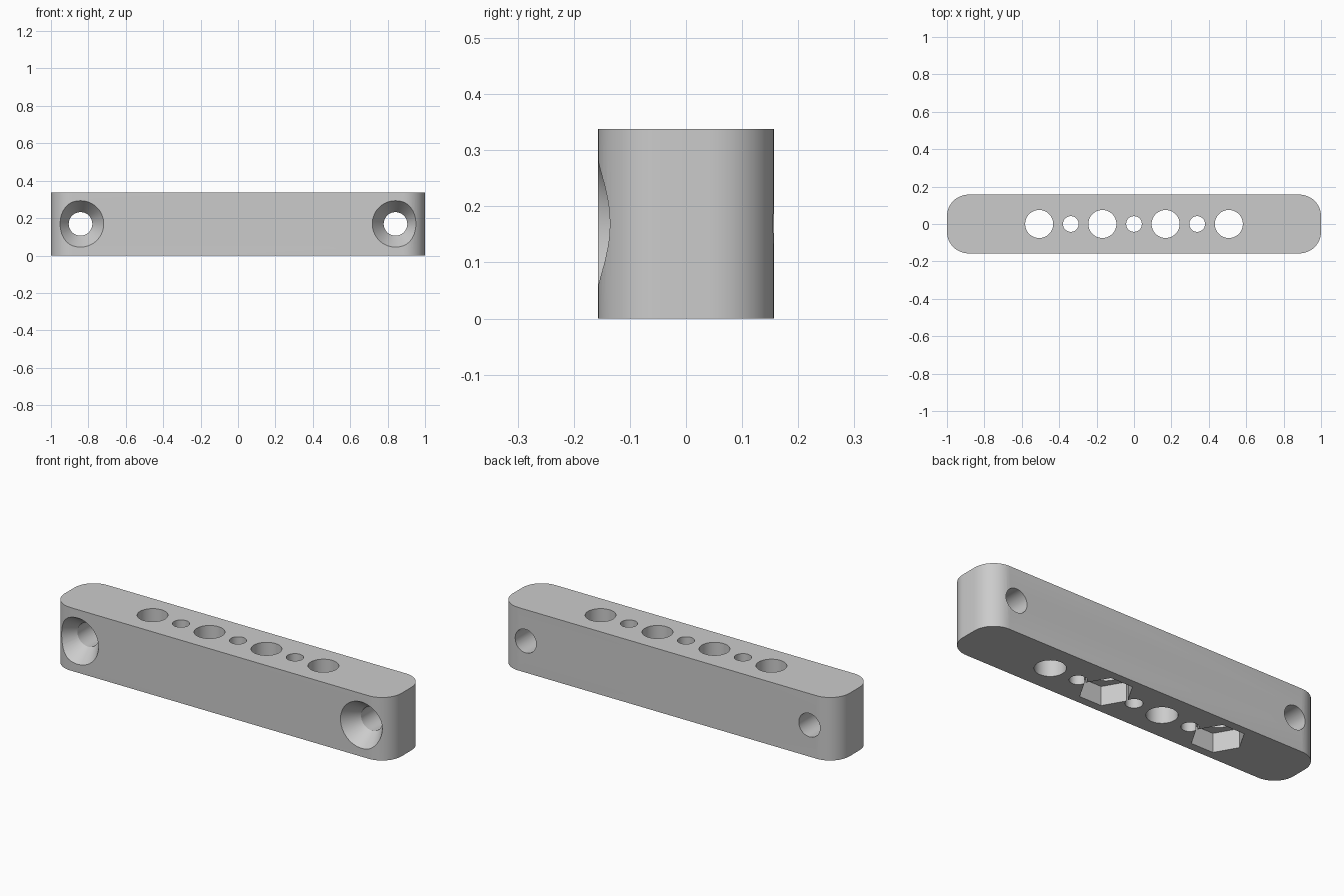
import bpy
import bmesh
import math
from mathutils import Matrix

LENGTH, DEPTH, HEIGHT, CORNER = 2.0, 0.314, 0.338, 0.115
PITCH = 0.169

default = bpy.data.objects.get("Cube")
if default:
    bpy.data.objects.remove(default, do_unlink=True)

grey = bpy.data.materials.new("plain_grey")
grey.use_nodes = True
colour = (0.6, 0.6, 0.6, 1.0)
grey.diffuse_color = colour
grey.node_tree.nodes["Principled BSDF"].inputs["Base Color"].default_value = colour


def finish(name, bm):
    bmesh.ops.recalc_face_normals(bm, faces=bm.faces)
    mesh = bpy.data.meshes.new(name)
    bm.to_mesh(mesh)
    bm.free()
    mesh.materials.append(grey)
    obj = bpy.data.objects.new(name, mesh)
    bpy.context.collection.objects.link(obj)
    return obj


def turned(name, profile, sides, matrix):
    """Closed solid from (radius, height) rings, placed by a matrix."""
    bm = bmesh.new()
    rings = []
    for r, z in profile:
        angles = [2 * math.pi * i / sides for i in range(sides)]
        rings.append([bm.verts.new((r * math.cos(a), r * math.sin(a), z)) for a in angles])
    for low, high in zip(rings, rings[1:]):
        for i in range(sides):
            j = (i + 1) % sides
            bm.faces.new((low[i], low[j], high[j], high[i]))
    bm.faces.new(rings[0][::-1])
    bm.faces.new(rings[-1])
    bm.transform(matrix)
    return finish(name, bm)


# Bar with rounded vertical corners
bm = bmesh.new()
bmesh.ops.create_cube(bm, size=1)
bm.transform(Matrix.Translation((0, 0, HEIGHT / 2)) @ Matrix.Diagonal((LENGTH, DEPTH, HEIGHT, 1)))
uprights = [e for e in bm.edges if abs(e.verts[0].co.z - e.verts[1].co.z) > 0.1]
bmesh.ops.bevel(bm, geom=uprights, offset=CORNER, segments=12, profile=0.5, affect="EDGES")
bar = finish("mounting_bar", bm)

cutters = []

# Alternating large and small holes through the top
for step in range(-3, 4):
    radius = 0.075 if step % 2 else 0.042
    cutters.append(turned("vertical_hole_cutter", [(radius, -0.1), (radius, HEIGHT + 0.1)],
                          48, Matrix.Translation((step * PITCH, 0, 0))))

# Hexagonal nut pockets underneath
for step in (-3, 1):
    cutters.append(turned("nut_pocket_cutter", [(0.13, -0.1), (0.13, 0.102)],
                          6, Matrix.Translation((step * PITCH, 0, 0))))

# Countersunk screw holes from front to back
for side in (-1, 1):
    place = Matrix.Translation((side * 0.842, -DEPTH / 2, HEIGHT / 2)) @ Matrix.Rotation(-math.pi / 2, 4, "X")
    profile = [(0.138, -0.02), (0.063, 0.088), (0.063, DEPTH + 0.1)]
    cutters.append(turned("screw_hole_cutter", profile, 64, place))

# Cut everything out of the bar
bpy.context.view_layer.objects.active = bar
bar.select_set(True)
for cutter in cutters:
    mod = bar.modifiers.new("cut", "BOOLEAN")
    mod.operation = "DIFFERENCE"
    mod.solver = "EXACT"
    mod.object = cutter
    bpy.ops.object.modifier_apply(modifier=mod.name)
    bpy.data.objects.remove(cutter, do_unlink=True)

bpy.ops.object.shade_smooth_by_angle(angle=math.radians(25))
